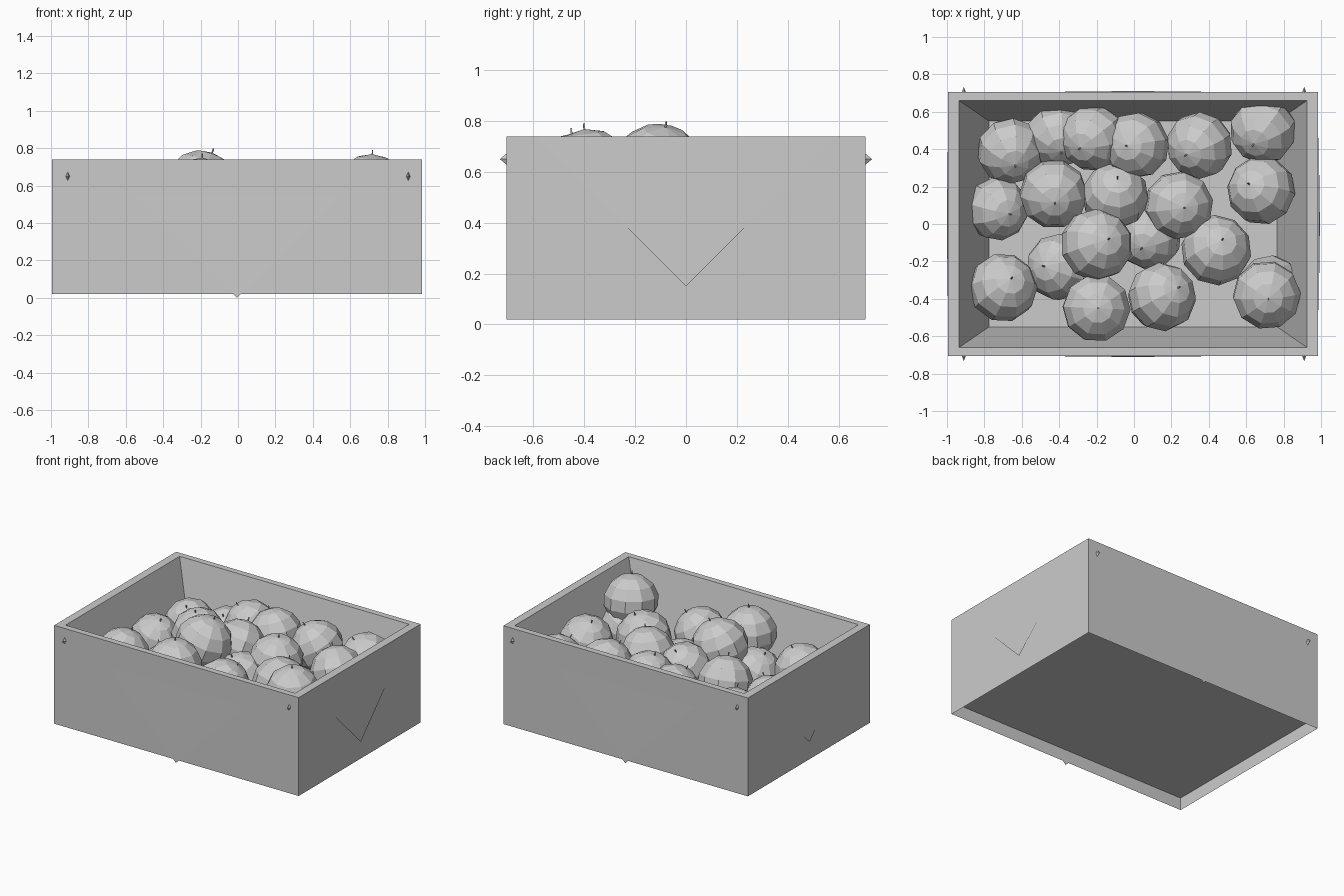
import bpy, bmesh, random
from math import pi
from mathutils import Matrix, Euler

if "Cube" in bpy.data.objects:
    bpy.data.objects.remove(bpy.data.objects["Cube"])

random.seed(4)


def make_object(name, bm):
    me = bpy.data.meshes.new(name)
    bm.normal_update()
    bm.to_mesh(me)
    bm.free()
    ob = bpy.data.objects.new(name, me)
    bpy.context.collection.objects.link(ob)
    return ob


# Crate: outer walls, flat rim, inner walls sloping to a raised floor, recessed underside
CX = -0.005
bm = bmesh.new()


def ring(hx, hy, z):
    return [bm.verts.new((CX + sx * hx, sy * hy, z))
            for sx, sy in ((-1, -1), (1, -1), (1, 1), (-1, 1))]


loops = [ring(*p) for p in ((0.99, 0.705, 0.02), (0.99, 0.705, 0.74),
                            (0.93, 0.66, 0.74), (0.77, 0.55, 0.22))]
for a, b in zip(loops, loops[1:]):
    for i in range(4):
        j = (i + 1) % 4
        bm.faces.new((a[i], a[j], b[j], b[i]))
bm.faces.new(loops[-1])
bm.faces.new(ring(0.988, 0.703, 0.11)[::-1])
make_object("crate", bm)


# Triangular wall panels, barely proud of each side
def panel(name, half, apex_z, dist, angle):
    bm = bmesh.new()
    pts = ((-half, -dist + 0.004, 0.74), (0, -dist - 0.004, apex_z), (half, -dist + 0.004, 0.74))
    bm.faces.new([bm.verts.new(p) for p in pts])
    bm.transform(Matrix.Translation((CX, 0, 0)) @ Matrix.Rotation(angle, 4, 'Z'))
    make_object(name, bm)


panel("front_panel", 0.74, 0.0, 0.707, 0)
panel("back_panel", 0.74, 0.0, 0.707, pi)
panel("right_panel", 0.59, 0.15, 0.995, pi / 2)
panel("left_panel", 0.59, 0.15, 0.992, -pi / 2)

# Corner nails
for sx in (-1, 1):
    for sy in (-1, 1):
        bm = bmesh.new()
        bmesh.ops.create_cone(bm, segments=4, radius1=0.025, radius2=0, depth=0.03)
        bm.transform(Matrix.Translation((sx * 0.91, sy * 0.717, 0.65))
                     @ Matrix.Rotation(-sy * pi / 2, 4, 'X') @ Matrix.Diagonal((0.5, 1, 1, 1)))
        make_object("nail", bm)

# Fruit: faceted, slightly squashed balls with a short stem (x, y, z, radius)
FRUIT = [
    (-0.66, 0.39, 0.42, 0.18), (-0.41, 0.47, 0.41, 0.17), (-0.22, 0.46, 0.50, 0.18),
    (0.01, 0.42, 0.52, 0.18), (0.35, 0.42, 0.52, 0.18), (0.69, 0.50, 0.49, 0.18),
    (-0.73, 0.08, 0.42, 0.17), (-0.43, 0.16, 0.50, 0.185), (-0.10, 0.15, 0.51, 0.18),
    (0.24, 0.10, 0.51, 0.185), (0.68, 0.18, 0.51, 0.185), (-0.20, -0.11, 0.60, 0.195),
    (0.08, -0.07, 0.41, 0.175), (0.44, -0.14, 0.48, 0.19), (0.71, -0.38, 0.59, 0.185),
    (-0.70, -0.34, 0.47, 0.185), (-0.40, -0.23, 0.41, 0.18), (-0.20, -0.45, 0.57, 0.185),
    (0.15, -0.39, 0.49, 0.185), (0.73, -0.34, 0.40, 0.175),
]
for x, y, z, r in FRUIT:
    bm = bmesh.new()
    bmesh.ops.create_uvsphere(bm, u_segments=10, v_segments=7, radius=r)
    bmesh.ops.create_cone(bm, segments=4, radius1=0.005, radius2=0.004, depth=0.04,
                          matrix=Matrix.Translation((0, 0, r * 1.02)))
    tilt = Euler((random.uniform(-0.5, 0.5), random.uniform(-0.5, 0.5), random.uniform(0, 6.28)))
    bm.transform(Matrix.Translation((x, y, z)) @ tilt.to_matrix().to_4x4()
                 @ Matrix.Diagonal((1, 1, 0.97, 1)))
    make_object("fruit", bm)
